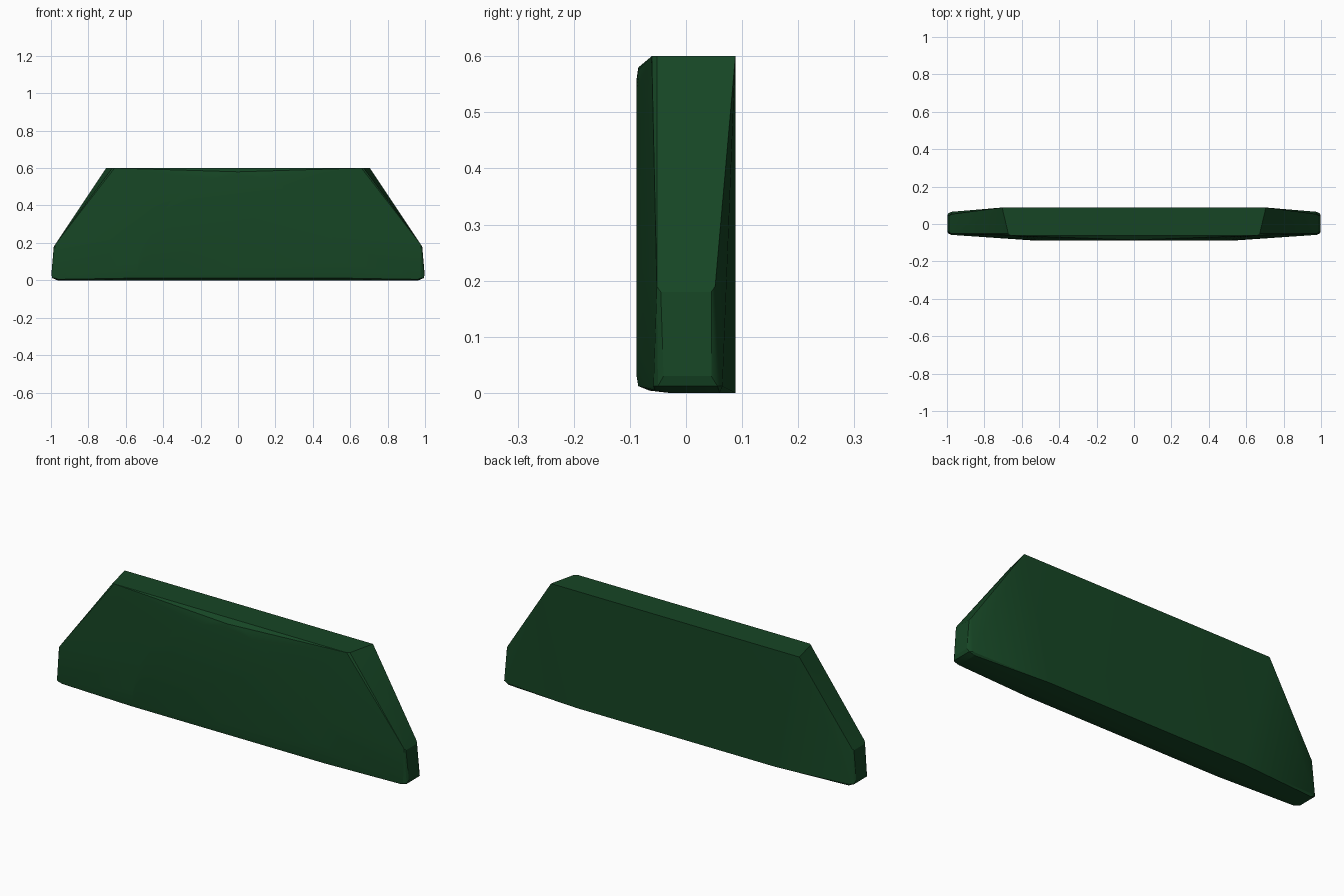
import bpy, bmesh, math

if "Cube" in bpy.data.objects:
    bpy.data.objects.remove(bpy.data.objects["Cube"])

# Control points for the right half of the convex block
half = [
    # back face
    (0.705, 0.088, 0.60), (0.56, 0.088, 0.0),
    # front edge of the top
    (0.66, -0.061, 0.60), (0.672, -0.052, 0.60),
    # upper end of the side cap
    (0.985, -0.045, 0.18), (0.985, 0.045, 0.18),
    (0.978, -0.052, 0.19), (0.978, 0.052, 0.19),
    # lower end of the side cap
    (0.998, -0.04, 0.03), (0.998, 0.045, 0.03),
    (0.993, -0.05, 0.012), (0.993, 0.056, 0.012),
    (0.978, -0.058, 0.012), (0.978, 0.065, 0.012),
    # underside
    (0.965, -0.03, 0.0), (0.965, 0.06, 0.0),
    (0.56, -0.035, 0.0), (0.96, -0.056, 0.005), (0.56, -0.065, 0.004),
    (0.55, -0.085, 0.012),
]

# Raised half-disc on the front, with a softened rim
STEPS = 12
for i in range(STEPS + 1):
    a = math.pi / 2 * i / STEPS
    half.append((0.54 * math.cos(a), -0.088, 0.03 + 0.53 * math.sin(a)))
    half.append((0.56 * math.cos(a), -0.085, 0.025 + 0.555 * math.sin(a)))

# Mirror the points and wrap them in a hull
bm = bmesh.new()
for x, y, z in half:
    bm.verts.new((x, y, z))
    if x > 1e-5:
        bm.verts.new((-x, y, z))
result = bmesh.ops.convex_hull(bm, input=bm.verts[:])
loose = [v for v in bm.verts if not v.link_faces]
bmesh.ops.delete(bm, geom=loose, context='VERTS')
bmesh.ops.dissolve_limit(bm, angle_limit=math.radians(0.3),
                         verts=bm.verts[:], edges=bm.edges[:])
bmesh.ops.recalc_face_normals(bm, faces=bm.faces[:])

mesh = bpy.data.meshes.new("tapered_block")
bm.to_mesh(mesh)
bm.free()
block = bpy.data.objects.new("tapered_block", mesh)
bpy.context.collection.objects.link(block)

# Dark green finish
mat = bpy.data.materials.new("dark_green")
mat.diffuse_color = (0.008, 0.06, 0.018, 1)
mat.use_nodes = True
mat.node_tree.nodes["Principled BSDF"].inputs["Base Color"].default_value = mat.diffuse_color
mesh.materials.append(mat)

bpy.context.view_layer.objects.active = block
block.select_set(True)
bpy.ops.object.shade_smooth_by_angle(angle=math.radians(20))
